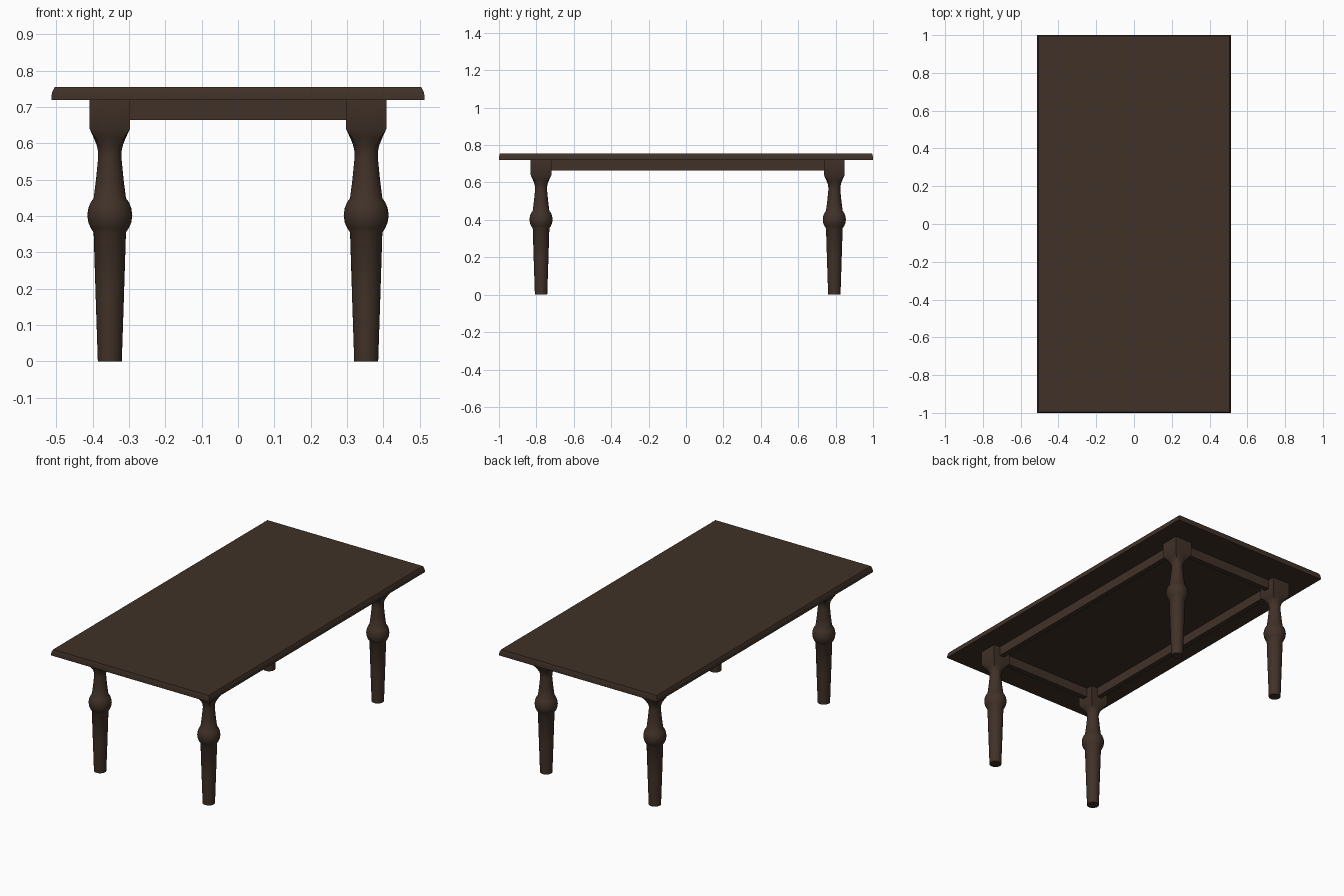
import bpy, bmesh, math

if "Cube" in bpy.data.objects:
    bpy.data.objects.remove(bpy.data.objects["Cube"])

wood = bpy.data.materials.new("dark brown wood")
wood.diffuse_color = (0.052, 0.031, 0.021, 1)
wood.use_nodes = True
wood.node_tree.nodes["Principled BSDF"].inputs["Base Color"].default_value = wood.diffuse_color


def finish(bm, name, smooth=True):
    bmesh.ops.recalc_face_normals(bm, faces=bm.faces)
    me = bpy.data.meshes.new(name)
    bm.to_mesh(me)
    bm.free()
    ob = bpy.data.objects.new(name, me)
    bpy.context.collection.objects.link(ob)
    me.materials.append(wood)
    if smooth:
        bpy.ops.object.select_all(action='DESELECT')
        ob.select_set(True)
        bpy.context.view_layer.objects.active = ob
        bpy.ops.object.shade_smooth_by_angle(angle=math.radians(35))
    return ob


def loft(name, rings):
    """Skin a stack of closed rings and cap both ends."""
    bm = bmesh.new()
    loops = [[bm.verts.new(p) for p in r] for r in rings]
    n = len(loops[0])
    for a, b in zip(loops, loops[1:]):
        for i in range(n):
            j = (i + 1) % n
            bm.faces.new((a[i], a[j], b[j], b[i]))
    bm.faces.new(loops[0])
    bm.faces.new(loops[-1])
    return finish(bm, name)


# Tabletop: slab whose edge curves inward towards the top
edge = [(0, 0.72), (0, 0.73), (0.003, 0.743), (0.009, 0.755)]
rings = []
for inset, z in edge:
    x, y = 0.514 - inset, 1.0 - inset * 0.6
    rings.append([(-x, -y, z), (x, -y, z), (x, y, z), (-x, y, z)])
loft("tabletop", rings)

# Turned leg: (z, radius, squareness); square block at the top
profile = [(0, 0.033, 0), (0.18, 0.039, 0), (0.355, 0.0445, 0),
           (0.366, 0.052, 0), (0.382, 0.059, 0), (0.402, 0.062, 0),
           (0.422, 0.059, 0), (0.437, 0.053, 0), (0.449, 0.0445, 0),
           (0.50, 0.038, 0), (0.56, 0.032, 0), (0.578, 0.0325, 0),
           (0.595, 0.036, 0.2), (0.615, 0.044, 0.6),
           (0.64, 0.0555, 1), (0.721, 0.0555, 1)]
SIDES = 32


def leg(name, cx, cy):
    rings = []
    for z, r, sq in profile:
        ring = []
        for i in range(SIDES):
            a = 2 * math.pi * i / SIDES
            c, s = math.cos(a), math.sin(a)
            k = r * (1 - sq + sq / max(abs(c), abs(s)))
            ring.append((cx + k * c, cy + k * s, z))
        rings.append(ring)
    loft(name, rings)


LX, YF, YB = 0.353, -0.775, 0.793
for side, x in (("left", -LX), ("right", LX)):
    leg("front_%s_leg" % side, x, YF)
    leg("back_%s_leg" % side, x, YB)


# Apron rails between the leg blocks
def rail(name, x0, x1, y0, y1):
    bm = bmesh.new()
    bmesh.ops.create_cube(bm, size=1)
    for v in bm.verts:
        v.co = (x1 if v.co.x > 0 else x0, y1 if v.co.y > 0 else y0,
                0.721 if v.co.z > 0 else 0.665)
    finish(bm, name, False)


T = 0.015
for side, x in (("left", -LX), ("right", LX)):
    rail(side + "_rail", x - T, x + T, YF + 0.05, YB - 0.05)
for side, y in (("front", YF), ("back", YB)):
    rail(side + "_rail", -LX + 0.05, LX - 0.05, y - T, y + T)
